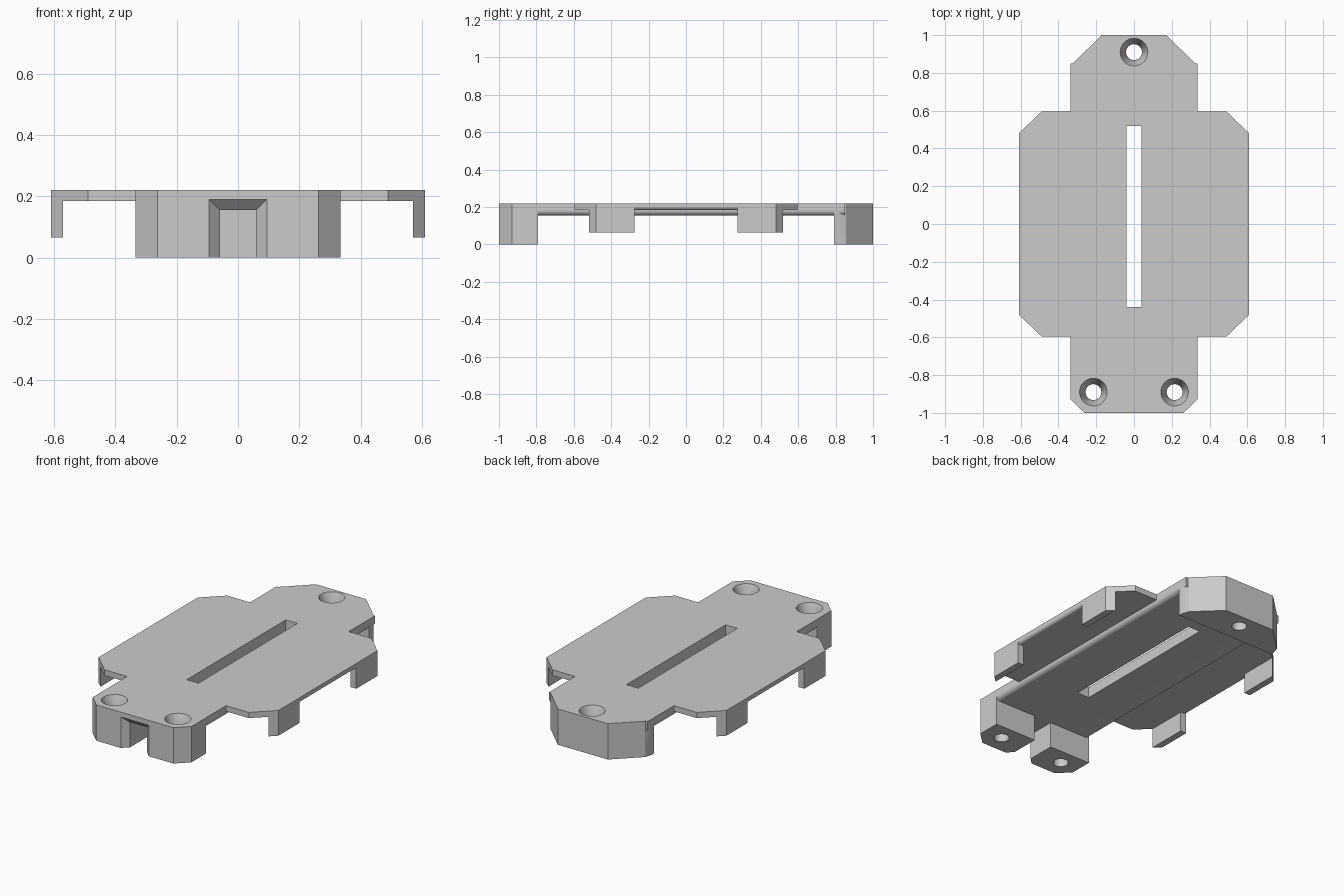
import bpy, bmesh, math

if "Cube" in bpy.data.objects:
    bpy.data.objects.remove(bpy.data.objects["Cube"])

grey = bpy.data.materials.new("plain grey")
grey.diffuse_color = (0.6, 0.6, 0.6, 1)
grey.use_nodes = True
grey.node_tree.nodes["Principled BSDF"].inputs["Base Color"].default_value = grey.diffuse_color


def finish(name, bm):
    bmesh.ops.recalc_face_normals(bm, faces=bm.faces)
    me = bpy.data.meshes.new(name)
    bm.to_mesh(me)
    bm.free()
    me.materials.append(grey)
    ob = bpy.data.objects.new(name, me)
    bpy.context.collection.objects.link(ob)
    return ob


def prism(name, pts, lo, hi, axis='Z'):
    """Extrude a closed outline: (x, y) along z, or (x, z) along y."""
    bm = bmesh.new()
    put = (lambda p, h: (p[0], p[1], h)) if axis == 'Z' else (lambda p, h: (p[0], h, p[1]))
    a = [bm.verts.new(put(p, lo)) for p in pts]
    b = [bm.verts.new(put(p, hi)) for p in pts]
    bm.faces.new(a)
    bm.faces.new(b)
    for i in range(len(pts)):
        j = (i + 1) % len(pts)
        bm.faces.new((a[i], a[j], b[j], b[i]))
    return finish(name, bm)


def loft(name, a, b):
    """Solid between two matching rings of 3D points."""
    bm = bmesh.new()
    a = [bm.verts.new(p) for p in a]
    b = [bm.verts.new(p) for p in b]
    bm.faces.new(a)
    bm.faces.new(b)
    for i in range(len(a)):
        j = (i + 1) % len(a)
        bm.faces.new((a[i], a[j], b[j], b[i]))
    return finish(name, bm)


def ring(x, y, z, r, n=32):
    return [(x + r * math.cos(2 * math.pi * i / n), y + r * math.sin(2 * math.pi * i / n), z) for i in range(n)]


def combine(base, other, op):
    mod = base.modifiers.new("join", 'BOOLEAN')
    mod.operation, mod.solver, mod.object = op, 'EXACT', other
    bpy.context.view_layer.objects.active = base
    bpy.ops.object.modifier_apply(modifier=mod.name)
    bpy.data.objects.remove(other)


def mirrored(half):
    return half + [(-x, y) for x, y in reversed(half)]


def arc(cx, cz, r, a0, a1, n=8):
    return [(cx + r * math.cos(math.radians(a0 + (a1 - a0) * i / n)),
             cz + r * math.sin(math.radians(a0 + (a1 - a0) * i / n))) for i in range(n + 1)]


TOP, W = 0.22, 0.335

# thin top plate: wings plus both necks
body = prism("mounting_plate", mirrored([
    (0.262, -1), (W, -0.93), (W, -0.595), (0.49, -0.595), (0.61, -0.48), (0.61, 0.48),
    (0.49, 0.595), (W, 0.595), (W, 0.81), (0.32, 0.855), (0.17, 1)]), 0.185, TOP)

# thicker spine with rounded lower edges
spine = mirrored(arc(W - 0.028, 0.155 + 0.028, 0.028, -90, 0) + [(W, TOP)])
combine(body, prism("spine", spine, -0.85, 0.85, 'Y'), 'UNION')

# end blocks
combine(body, prism("front_block", mirrored([(0.262, -1), (W, -0.93), (W, -0.79)]), 0, TOP), 'UNION')
combine(body, prism("back_block", mirrored([(W, 0.79), (W, 0.81), (0.32, 0.855), (0.17, 1)]), 0, TOP), 'UNION')

# clip tabs under the wing corners, and rounded wing edge between them
for sx in (1, -1):
    for sy in (1, -1):
        tab = [(0.57, 0.275), (0.61, 0.275), (0.61, 0.48), (0.57, 0.5183)]
        combine(body, prism("clip_tab", [(x * sx, y * sy) for x, y in tab], 0.065, TOP), 'UNION')
    edge = arc(0.592, 0.203, 0.018, -90, 0) + [(0.65, 0.203), (0.65, 0.15), (0.592, 0.15)]
    combine(body, prism("edge_cut", [(x * sx, z) for x, z in edge], -0.275, 0.275, 'Y'), 'DIFFERENCE')

# cable channel through the front block with a flared mouth
combine(body, prism("channel_cut", [(-0.058, -0.1), (0.058, -0.1), (0.058, 0.155), (-0.058, 0.155)],
                    -1.1, -0.78, 'Y'), 'DIFFERENCE')


def mouth(y, w, h):
    return [(-w, y, -0.1), (w, y, -0.1), (w, y, h), (-w, y, h)]


combine(body, loft("flare_cut", mouth(-1.01, 0.105, 0.2), mouth(-0.963, 0.058, 0.153)), 'DIFFERENCE')

# long centre slot
combine(body, prism("slot_cut", [(-0.04, -0.44), (0.04, -0.44), (0.04, 0.52), (-0.04, 0.52)], 0.1, 0.3), 'DIFFERENCE')

# countersunk screw holes
for x, y in ((0, 0.91), (0.215, -0.89), (-0.215, -0.89)):
    combine(body, loft("hole_cut", ring(x, y, -0.1, 0.042), ring(x, y, 0.3, 0.042)), 'DIFFERENCE')
    combine(body, loft("sink_cut", ring(x, y, 0.14, 0.042), ring(x, y, 0.24, 0.081)), 'DIFFERENCE')

bpy.ops.object.select_all(action='DESELECT')
body.select_set(True)
bpy.context.view_layer.objects.active = body
bpy.ops.object.shade_smooth_by_angle(angle=math.radians(25))
